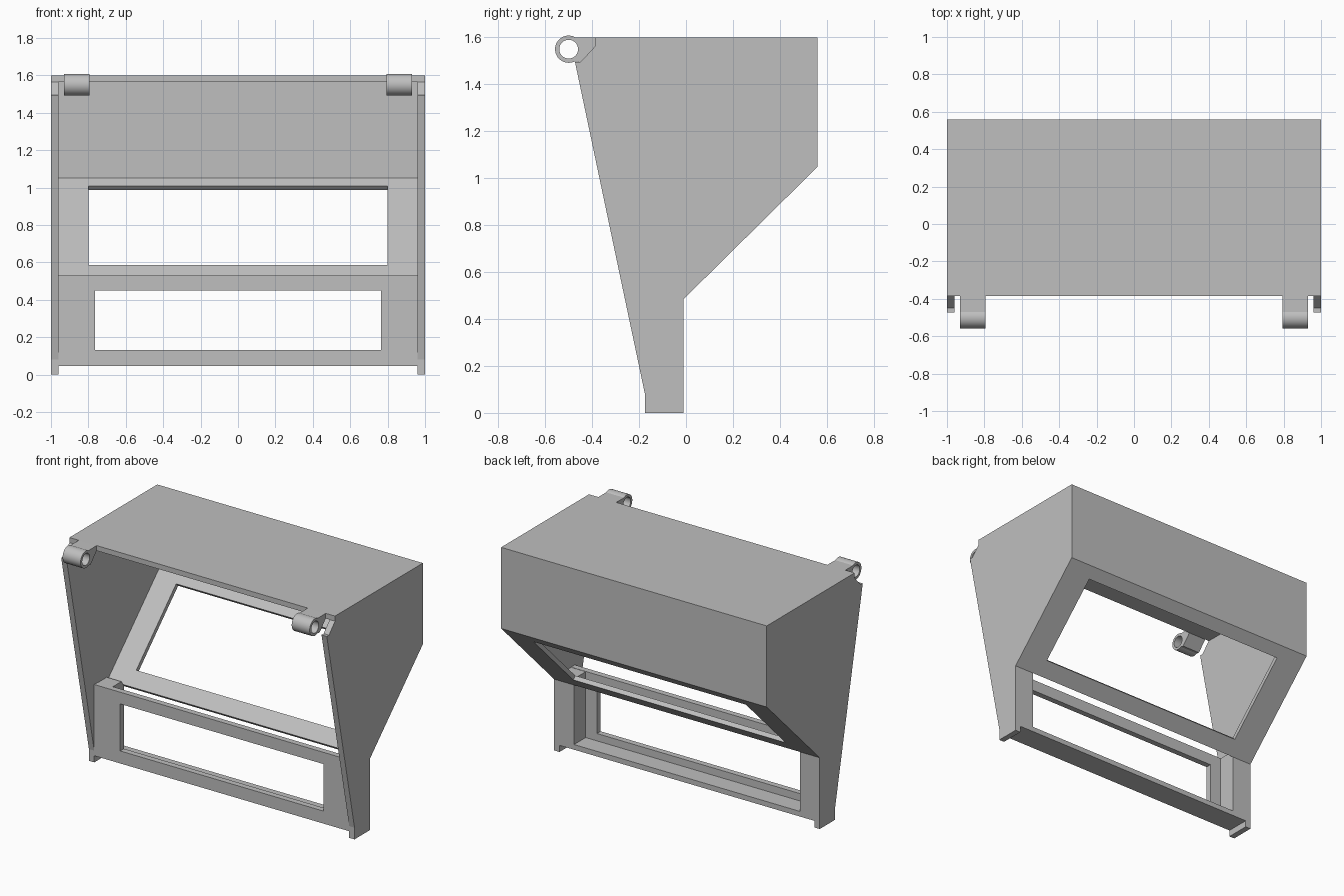
import bpy, bmesh
from math import sin, cos, radians
from mathutils import Matrix, Vector

cube = bpy.data.objects.get("Cube")
if cube:
    bpy.data.objects.remove(cube, do_unlink=True)

grey = bpy.data.materials.new("plain grey")
grey.use_nodes = True
grey.diffuse_color = (0.52, 0.52, 0.52, 1)
grey.node_tree.nodes["Principled BSDF"].inputs["Base Color"].default_value = grey.diffuse_color


def finish(name, bm):
    bmesh.ops.recalc_face_normals(bm, faces=bm.faces)
    mesh = bpy.data.meshes.new(name)
    bm.to_mesh(mesh)
    bm.free()
    mesh.materials.append(grey)
    obj = bpy.data.objects.new(name, mesh)
    bpy.context.scene.collection.objects.link(obj)
    return obj


def prism(name, profile, x0, x1):
    """Extrude a (y, z) outline from x0 to x1."""
    bm = bmesh.new()
    face = bm.faces.new([bm.verts.new((x0, y, z)) for y, z in profile])
    new = bmesh.ops.extrude_face_region(bm, geom=[face])["geom"]
    verts = [v for v in new if isinstance(v, bmesh.types.BMVert)]
    bmesh.ops.translate(bm, verts=verts, vec=(x1 - x0, 0, 0))
    return finish(name, bm)


def box(name, x0, x1, y0, y1, z0, z1):
    return prism(name, [(y0, z0), (y1, z0), (y1, z1), (y0, z1)], x0, x1)


def ring_solid(name, outer, inner, place):
    """Join two matching outlines at two depths into a holed solid."""
    bm = bmesh.new()
    loops = [[bm.verts.new(place(u, v, w)) for u, v in outline]
             for outline, w in ((outer, 0), (outer, 1), (inner, 1), (inner, 0))]
    n = len(outer)
    for k in range(4):
        a, b = loops[k], loops[(k + 1) % 4]
        for i in range(n):
            j = (i + 1) % n
            bm.faces.new((a[i], a[j], b[j], b[i]))
    return finish(name, bm)


def rect(half, v0, v1):
    return [(-half, v0), (half, v0), (half, v1), (-half, v1)]


# Side panels, notched at the upper front beside the hinges
WALL = 0.96
side = [(-0.175, 0), (-0.01, 0), (-0.01, 0.485), (0.56, 1.048), (0.56, 1.6),
        (-0.385, 1.6), (-0.385, 1.565), (-0.45, 1.495), (-0.473, 1.495), (-0.175, 0.08)]
prism("left_side_panel", side, WALL, 1)
prism("right_side_panel", side, -1, -WALL)

# Top and back of the hood
box("top_panel", -WALL, WALL, -0.385, 0.56, 1.565, 1.6)
box("back_panel", -WALL, WALL, 0.52, 0.56, 1.048, 1.57)

# Sloping window frame between the back and the legs
start = Vector((0, -0.01, 0.485))
slope = Vector((0, 0.57, 0.563))
length = slope.length
along = slope.normalized()
normal = Vector((0, -along.z, along.y))
ring_solid("sloping_window_frame", rect(WALL, 0, length), rect(0.8, 0.112, 0.715),
           lambda u, v, w: Vector((u, 0, 0)) + start + along * v + normal * (0.03 * w))

# Lower front frame, floor strip and corner columns
ring_solid("lower_front_frame", rect(WALL, 0.045, 0.53), rect(0.765, 0.13, 0.45),
           lambda u, v, w: Vector((u, -0.175 + 0.04 * w, v)))
box("floor_strip", -WALL, WALL, -0.172, -0.01, 0.045, 0.08)
column = [(-0.17, 0.05), (-0.01, 0.05), (-0.01, 0.485), (-0.04, 0.528), (-0.17, 0.528)]
prism("left_column", column, 0.85, WALL)
prism("right_column", column, -WALL, -0.85)

# Hinges: a round eye and the arm joining it to the top panel
HY, HZ = -0.5, 1.55


def circle(r, angles):
    return [(HY + r * cos(radians(a)), HZ + r * sin(radians(a))) for a in angles]


turn = range(0, 360, 8)
arm = circle(0.05, range(-80, 81, 16)) + [(-0.385, 1.6), (-0.385, 1.565), (-0.45, 1.495)]
for label, x0 in (("left", 0.795), ("right", -0.93)):
    x1 = x0 + 0.135
    eye = ring_solid(label + "_hinge_eye", circle(0.058, turn), circle(0.04, turn),
                     lambda u, v, w: Vector((x0 + (x1 - x0) * w, u, v)))
    prism(label + "_hinge_arm", arm, x0, x1)
    bpy.ops.object.select_all(action="DESELECT")
    eye.select_set(True)
    bpy.context.view_layer.objects.active = eye
    bpy.ops.object.shade_smooth_by_angle(angle=radians(30))
